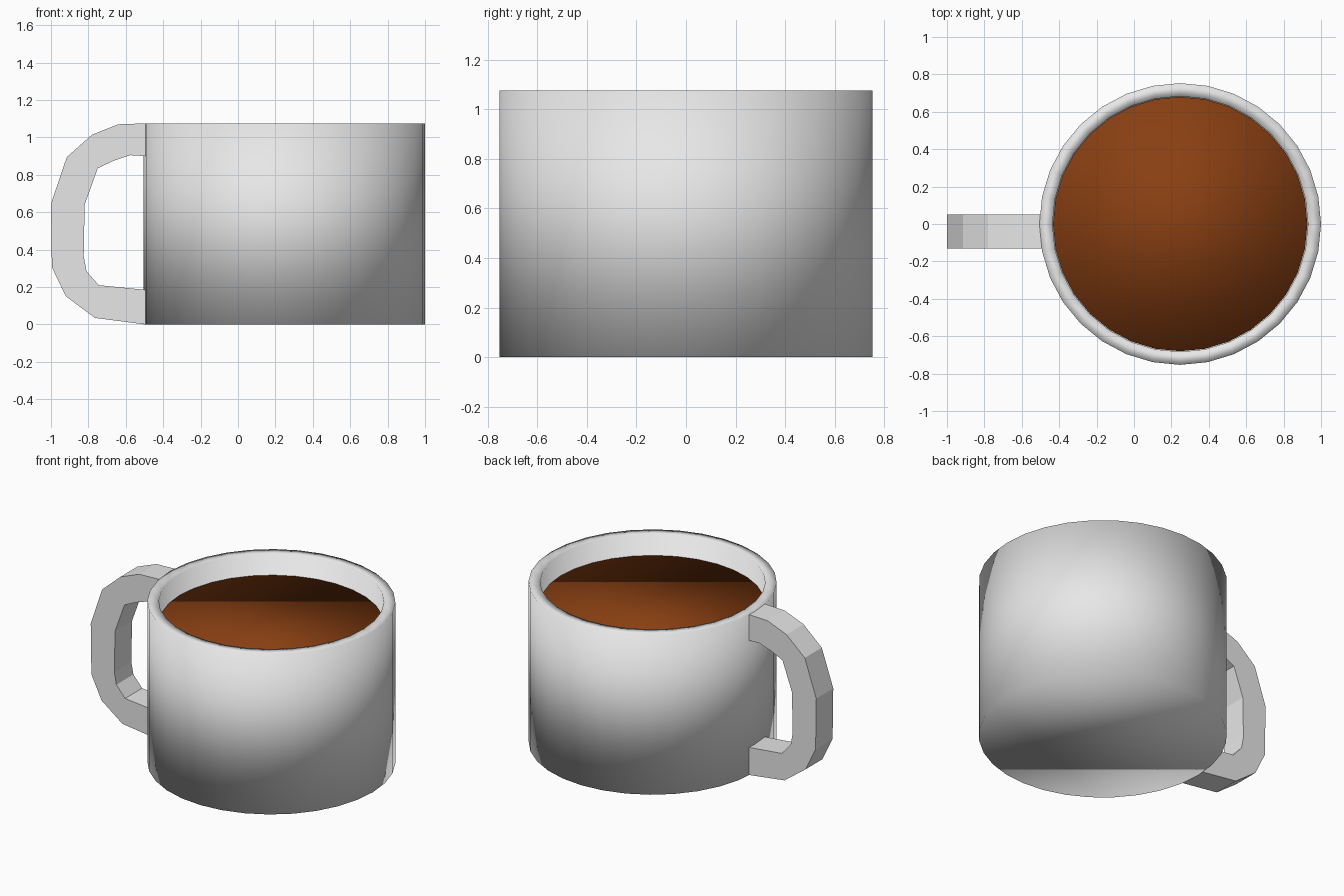
import bpy
import bmesh
from math import cos, sin, tau

cube = bpy.data.objects.get("Cube")
if cube:
    bpy.data.objects.remove(cube, do_unlink=True)

CENTRE_X = 0.247
SIDES = 32
HEIGHT = 1.075


def make_material(name, rgb):
    mat = bpy.data.materials.new(name)
    mat.use_nodes = True
    colour = (*rgb, 1.0)
    mat.diffuse_color = colour
    mat.node_tree.nodes["Principled BSDF"].inputs["Base Color"].default_value = colour
    return mat


def finish(name, bm, mat, smooth):
    bmesh.ops.recalc_face_normals(bm, faces=bm.faces)
    for face in bm.faces:
        face.smooth = smooth
    mesh = bpy.data.meshes.new(name)
    bm.to_mesh(mesh)
    bm.free()
    mesh.materials.append(mat)
    obj = bpy.data.objects.new(name, mesh)
    bpy.context.collection.objects.link(obj)
    return obj


def bridge(bm, loop_a, loop_b):
    """Join two closed vertex loops of equal length with quads."""
    n = len(loop_a)
    for i in range(n):
        j = (i + 1) % n
        bm.faces.new((loop_a[i], loop_a[j], loop_b[j], loop_b[i]))


def skin(bm, loops):
    """Closed solid through a row of vertex loops, capped at both ends."""
    for a, b in zip(loops, loops[1:]):
        bridge(bm, a, b)
    bm.faces.new(loops[0])
    bm.faces.new(loops[-1])


def turned(name, profile, mat):
    """Round part from (radius, height) points, softly shaded."""
    bm = bmesh.new()
    angles = [tau * i / SIDES for i in range(SIDES)]
    loops = [[bm.verts.new((r * cos(a), r * sin(a), z)) for a in angles]
             for r, z in profile]
    skin(bm, loops)
    obj = finish(name, bm, mat, True)
    obj.location.x = CENTRE_X
    return obj


ceramic = make_material("white ceramic", (0.8, 0.8, 0.8))
coffee = make_material("brown coffee", (0.25, 0.05, 0.006))

# Hollow cup: outer wall, flat rim, inner wall, floor
turned("mug_body",
       [(0.753, 0), (0.753, HEIGHT), (0.683, HEIGHT), (0.683, 0.07)], ceramic)

# Drink filling the cup to just below the rim
turned("coffee_fill", [(0.68, 0.08), (0.68, 0.935)], coffee)

# Faceted handle: matching outer and inner outline points (x, z)
outer = [(-0.495, 1.075), (-0.64, 1.07), (-0.78, 1.015), (-0.915, 0.895),
         (-1.0, 0.645), (-0.995, 0.305), (-0.92, 0.15), (-0.765, 0.035),
         (-0.495, 0.0)]
inner = [(-0.495, 0.9), (-0.575, 0.905), (-0.665, 0.875), (-0.75, 0.835),
         (-0.82, 0.64), (-0.825, 0.365), (-0.81, 0.285), (-0.745, 0.21),
         (-0.495, 0.185)]
FRONT, BACK = -0.13, 0.05
bm = bmesh.new()
sections = []
for (ox, oz), (ix, iz) in zip(outer, inner):
    corners = [(ox, FRONT, oz), (ox, BACK, oz), (ix, BACK, iz), (ix, FRONT, iz)]
    sections.append([bm.verts.new(c) for c in corners])
skin(bm, sections)
finish("handle", bm, ceramic, False)
